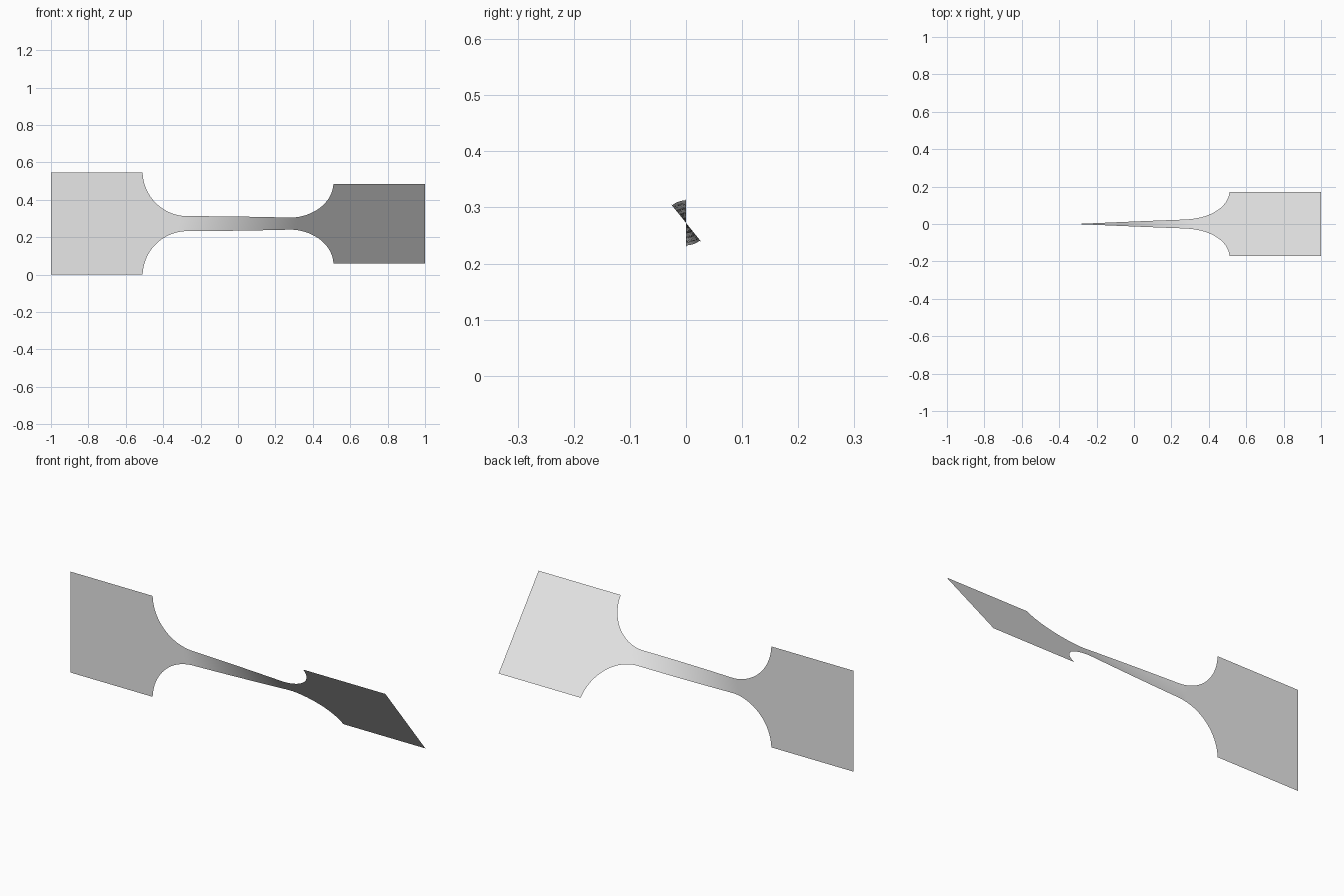
import bpy, bmesh, math

cube = bpy.data.objects.get("Cube")
if cube:
    bpy.data.objects.remove(cube, do_unlink=True)

HALF_W = 0.2725      # half width of the grips
NECK = 0.04          # half width of the neck
R = 0.24             # fillet radius
NECK_X = 0.27        # where the fillets meet the neck
TWIST_X = 0.31       # the twist runs between -TWIST_X and TWIST_X
TWIST = math.radians(38.8)
ROWS = 8             # strips across the width

# Half outline (x, half width) from the neck outwards
end_angle = math.acos((NECK + R - HALF_W) / R)
half = [(NECK_X * i / 24, NECK) for i in range(24)]
for i in range(33):
    a = end_angle * i / 32
    half.append((NECK_X + R * math.sin(a), NECK + R * (1 - math.cos(a))))
half.append((1.0, HALF_W))
outline = [(-x, w) for x, w in reversed(half[1:])] + half

# Flat sheet swept along x, turned steadily through the neck
bm = bmesh.new()
columns = []
for x, w in outline:
    t = min(max((x + TWIST_X) / (2 * TWIST_X), 0), 1) * TWIST
    column = []
    for j in range(ROWS + 1):
        s = w * (2 * j / ROWS - 1)
        column.append(bm.verts.new((x, -s * math.sin(t), HALF_W + s * math.cos(t))))
    columns.append(column)
for a, b in zip(columns, columns[1:]):
    for j in range(ROWS):
        bm.faces.new((a[j], b[j], b[j + 1], a[j + 1]))

mesh = bpy.data.meshes.new("twisted_strip")
bm.to_mesh(mesh)
bm.free()
strip = bpy.data.objects.new("twisted_strip", mesh)
bpy.context.collection.objects.link(strip)

# Single light grey material
grey = bpy.data.materials.new("light_grey")
grey.use_nodes = True
colour = (0.8, 0.8, 0.8, 1)
grey.diffuse_color = colour
grey.node_tree.nodes["Principled BSDF"].inputs["Base Color"].default_value = colour
mesh.materials.append(grey)

bpy.ops.object.select_all(action='DESELECT')
strip.select_set(True)
bpy.context.view_layer.objects.active = strip
bpy.ops.object.shade_smooth_by_angle(angle=math.radians(30))
